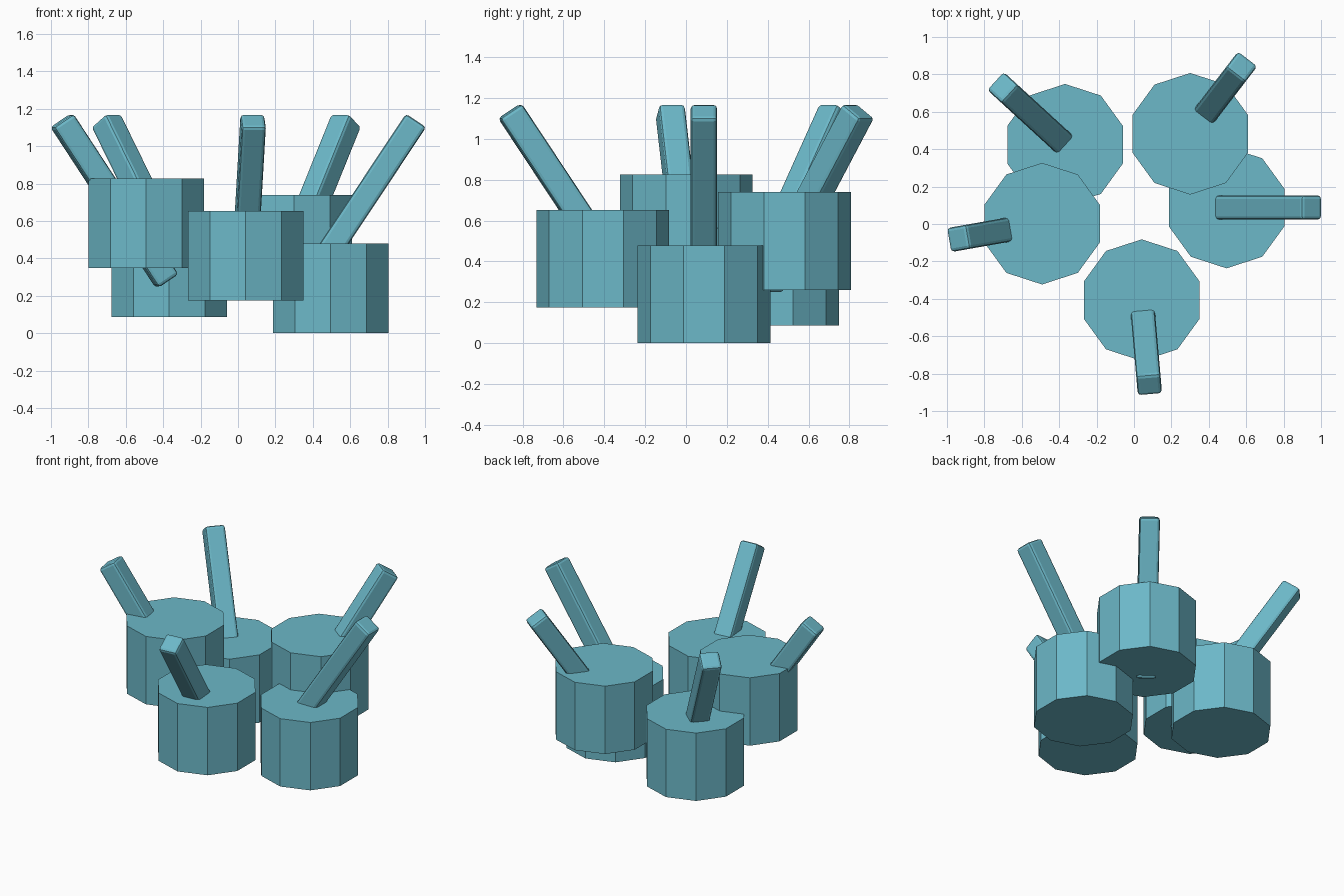
import bpy
from math import cos, sin, radians

if "Cube" in bpy.data.objects:
    bpy.data.objects.remove(bpy.data.objects["Cube"])

GOLDEN = 137.5          # turn between neighbouring drums, degrees
CENTRE_X, CENTRE_Y = -0.002, 0.088
DRUM_R, DRUM_H = 0.325, 0.478
STICK_W, STICK_L, TILT = 0.13, 1.03, radians(33.6)

teal = bpy.data.materials.new("teal")
teal.diffuse_color = (0.15, 0.48, 0.58, 1)
teal.use_nodes = True
teal.node_tree.nodes["Principled BSDF"].inputs["Base Color"].default_value = teal.diffuse_color


def ring_point(radius, angle, z):
    return (CENTRE_X + radius * cos(angle), CENTRE_Y + radius * sin(angle), z)


for i in range(5):
    a = radians(GOLDEN * i)

    # ten-sided drum, each one a step higher along the spiral
    bpy.ops.mesh.primitive_cylinder_add(
        vertices=10, radius=DRUM_R, depth=DRUM_H,
        location=ring_point(0.497, a, DRUM_H / 2 + 0.087 * i))
    drum = bpy.context.object
    drum.name = f"drum_{i + 1}"
    drum.data.materials.append(teal)

    # square stick with softened edges, leaning outwards
    bpy.ops.mesh.primitive_cube_add(
        size=1, location=ring_point(0.669, a, 0.708), rotation=(0, TILT, a))
    stick = bpy.context.object
    stick.name = f"stick_{i + 1}"
    stick.scale = (STICK_W, STICK_W, STICK_L)
    bpy.ops.object.transform_apply(location=False, rotation=False, scale=True)
    bevel = stick.modifiers.new("soft_edges", 'BEVEL')
    bevel.width = 0.018
    bevel.segments = 2
    stick.data.materials.append(teal)
